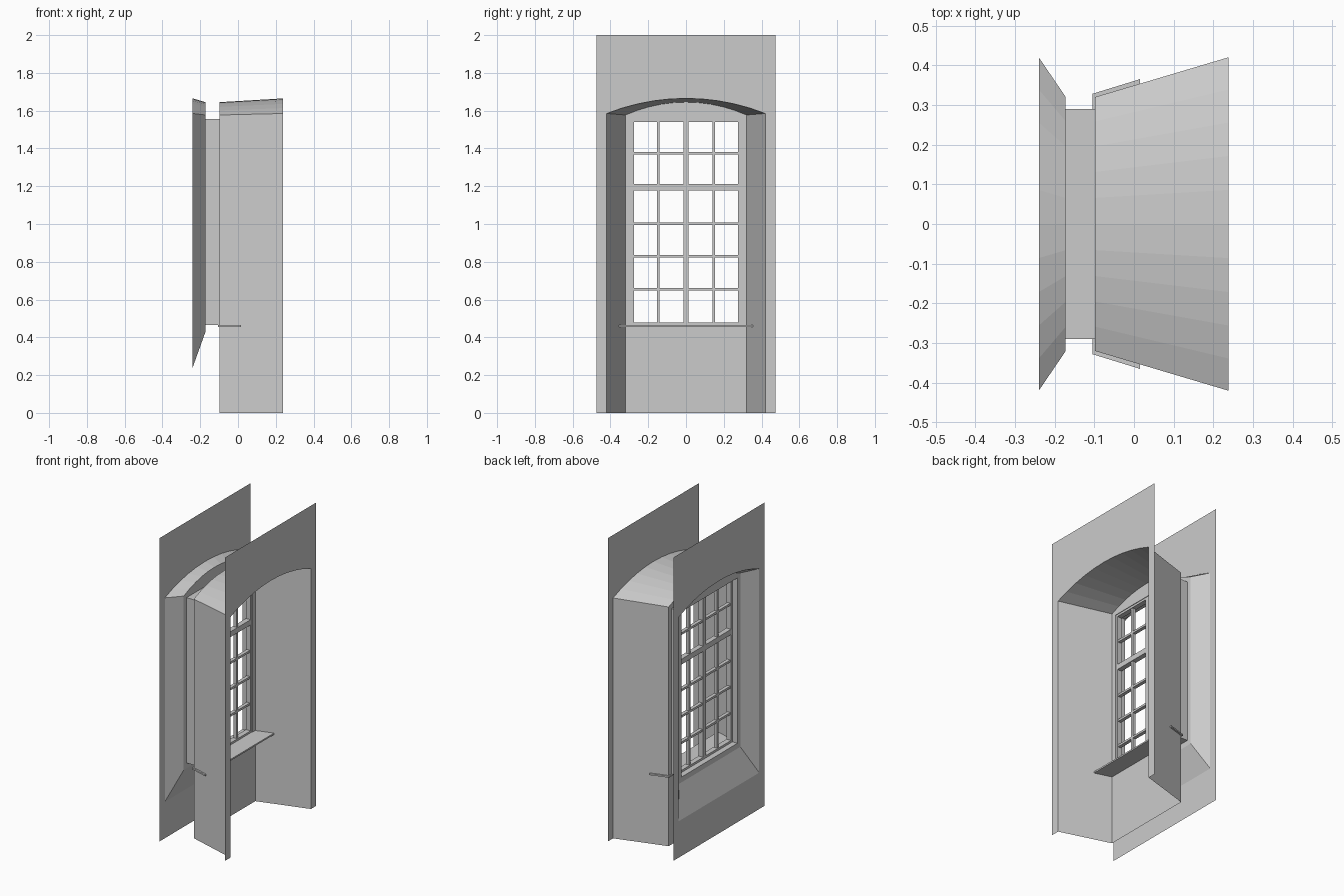
import bpy, bmesh, math

if "Cube" in bpy.data.objects:
    bpy.data.objects.remove(bpy.data.objects["Cube"])

XO, XI = -0.24, 0.238      # outer and inner wall planes
FO, FI = -0.172, -0.098    # outer and inner faces of the window panel
SEG = 10


def make(name, bm):
    me = bpy.data.meshes.new(name)
    bm.to_mesh(me)
    bm.free()
    ob = bpy.data.objects.new(name, me)
    bpy.context.collection.objects.link(ob)
    return ob


def arch(hw, bottom, spring, apex):
    """Outline of an opening with a segmental arch, from bottom left to bottom right."""
    rise = apex - spring
    r = (hw * hw + rise * rise) / (2 * rise)
    a = math.asin(hw / r)
    pts = [(-hw, bottom)]
    for i in range(SEG + 1):
        t = -a + 2 * a * i / SEG
        pts.append((r * math.sin(t), apex - r + r * math.cos(t)))
    return pts + [(hw, bottom)]


def rect(hw, z0, z1):
    return [(-hw, z0), (-hw, z1), (hw, z1), (hw, z0)]


def sheet(name, x, loops, side):
    """Flat panel at x bounded by loops (outer edge, then holes)."""
    bm = bmesh.new()
    edges = []
    for loop in loops:
        vs = [bm.verts.new((x, y, z)) for y, z in loop]
        edges += [bm.edges.new((vs[i - 1], vs[i])) for i in range(len(vs))]
    bmesh.ops.triangle_fill(bm, edges=edges, use_beauty=True, normal=(side, 0, 0))
    bmesh.ops.dissolve_limit(bm, angle_limit=0.01, verts=bm.verts[:], edges=bm.edges[:])
    return make(name, bm)


def reveal(name, xa, la, xb, lb, closed):
    """Strip of faces joining two outlines."""
    bm = bmesh.new()
    a = [bm.verts.new((xa, y, z)) for y, z in la]
    b = [bm.verts.new((xb, y, z)) for y, z in lb]
    for i in range(0 if closed else 1, len(a)):
        bm.faces.new((a[i - 1], a[i], b[i], b[i - 1]))
    return make(name, bm)


def bars(name, boxes):
    """Boxes given as (x0, x1, y0, y1, z0, z1) in one object."""
    bm = bmesh.new()
    for x0, x1, y0, y1, z0, z1 in boxes:
        vs = bmesh.ops.create_cube(bm, size=1)["verts"]
        for v in vs:
            v.co = (x1 if v.co.x > 0 else x0, y1 if v.co.y > 0 else y0,
                    z1 if v.co.z > 0 else z0)
    return make(name, bm)


in_wide = arch(0.42, 0, 1.585, 1.665)
in_narrow = arch(0.32, 0, 1.577, 1.645)
out_wide = arch(0.42, 0.24, 1.585, 1.665)
out_narrow = arch(0.32, 0.43, 1.577, 1.645)
hole = rect(0.29, 0.465, 1.555)

# Wall faces
sheet("inner_wall", XI, [in_wide + [(0.475, 0), (0.475, 2), (-0.475, 2), (-0.475, 0)]], 1)
sheet("outer_wall", XO, [rect(0.475, 0, 2), out_wide], -1)

# Splayed niches
reveal("inner_niche", XI, in_wide, FI, in_narrow, False)
reveal("outer_niche", FO, out_narrow, XO, out_wide, True)

# Panels around the window and the hole between them
sheet("inner_window_panel", FI, [in_narrow, hole], 1)
sheet("outer_window_panel", FO, [out_narrow, hole], -1)
reveal("window_reveal", FI, hole, FO, hole, True)

# Window frame: border, mullion, transom
x0, x1 = -0.135, -0.102
frame = [(x0, x1, s * 0.283 - 0.007, s * 0.283 + 0.007, 0.465, 1.555) for s in (-1, 1)]
frame += [(x0, x1, -0.276, 0.276, a, b) for a, b in
          ((0.465, 0.479), (1.541, 1.555), (1.177, 1.212))]
frame += [(x0, x1, -0.014, 0.014, a, b) for a, b in ((0.479, 1.177), (1.212, 1.541))]
bars("window_frame", frame)

# Glazing bars
m0, m1 = -0.13, -0.107
glazing = [(m0, m1, s * 0.146 - 0.007, s * 0.146 + 0.007, 0.479, 1.541) for s in (-1, 1)]
glazing += [(m0, m1, -0.276, 0.276, z - 0.007, z + 0.007) for z in (0.655, 0.829, 1.002, 1.375)]
bars("glazing_bars", glazing)

# Window sill, wider toward the room
sill = bars("window_sill", [(-0.105, 0.015, -0.365, 0.365, 0.456, 0.466)])
for v in sill.data.vertices:
    if v.co.x < 0:
        v.co.y = math.copysign(0.328, v.co.y)
